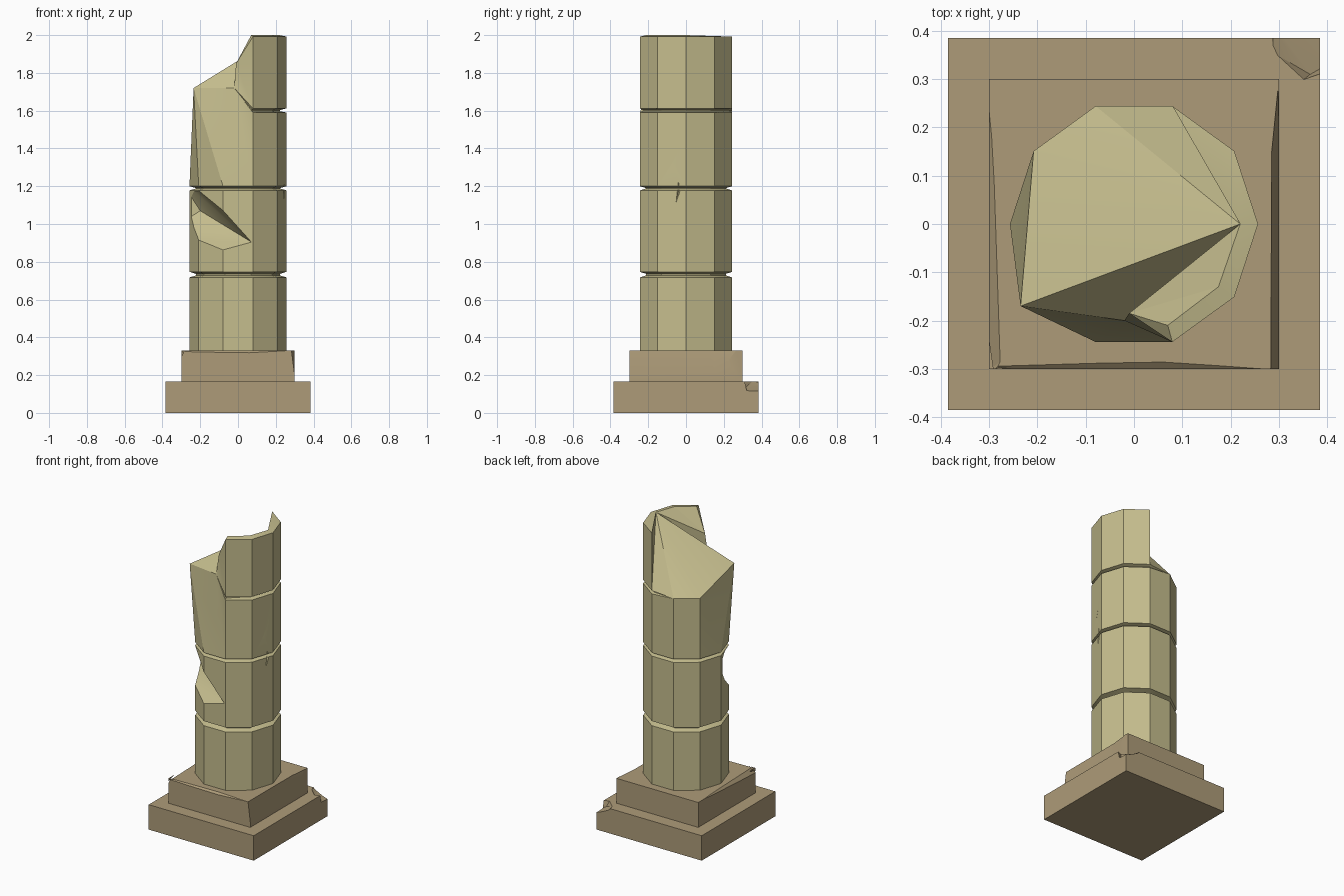
import bpy, bmesh, math
from mathutils import Vector

if "Cube" in bpy.data.objects:
    bpy.data.objects.remove(bpy.data.objects["Cube"])

def material(name, rgb):
    m = bpy.data.materials.new(name)
    m.diffuse_color = (*rgb, 1)
    m.use_nodes = True
    m.node_tree.nodes["Principled BSDF"].inputs["Base Color"].default_value = m.diffuse_color
    return m

STONE = material("pale_stone", (0.56, 0.51, 0.27))
BASE = material("base_stone", (0.42, 0.33, 0.19))

def to_object(name, bm, mat):
    bmesh.ops.recalc_face_normals(bm, faces=bm.faces[:])
    me = bpy.data.meshes.new(name)
    bm.to_mesh(me)
    bm.free()
    ob = bpy.data.objects.new(name, me)
    bpy.context.collection.objects.link(ob)
    me.materials.append(mat)
    return ob

def block(name, half, z0, z1):
    bm = bmesh.new()
    bmesh.ops.create_cube(bm, size=1)
    for v in bm.verts:
        v.co = (v.co.x * 2 * half, v.co.y * 2 * half, z0 if v.co.z < 0 else z1)
    return to_object(name, bm, BASE)

def chip(points, *targets):
    """Cut the convex hull of the points out of each target."""
    bm = bmesh.new()
    for p in points:
        bm.verts.new(p)
    bmesh.ops.convex_hull(bm, input=bm.verts[:])
    for v in [v for v in bm.verts if not v.link_faces]:
        bm.verts.remove(v)
    cutter = to_object("chip_cutter", bm, targets[0].data.materials[0])
    cutter.hide_render = True
    cutter.hide_viewport = True
    for t in targets:
        mod = t.modifiers.new("chip", 'BOOLEAN')
        mod.object = cutter
        mod.operation = 'DIFFERENCE'
        mod.solver = 'EXACT'

def bake(ob):
    """Apply the chips and shade facets with sharp edges."""
    dg = bpy.context.evaluated_depsgraph_get()
    me = bpy.data.meshes.new_from_object(ob.evaluated_get(dg))
    ob.modifiers.clear()
    ob.data = me
    bpy.ops.object.select_all(action='DESELECT')
    ob.select_set(True)
    bpy.context.view_layer.objects.active = ob
    bpy.ops.object.shade_smooth_by_angle(angle=math.radians(25))

R, RG = 0.257, 0.222          # drum and groove radius

def pt(i, r, z):
    a = math.radians(36 * i)
    return Vector((r * math.cos(a), r * math.sin(a), z))

# Two-step base
plinth = block("plinth", 0.385, 0, 0.165)
step = block("upper_step", 0.30, 0.165, 0.33)

# Lower shaft: two ten-sided drums with grooves
profile = [(R, .33), (R, .717), (RG, .728), (RG, .736), (R, .747), (R, 1.178), (RG, 1.188), (RG, 1.192)]
bm = bmesh.new()
rings = [[bm.verts.new(pt(i, r, z)) for i in range(10)] for r, z in profile]
for a, b in zip(rings, rings[1:]):
    for i in range(10):
        j = (i + 1) % 10
        bm.faces.new((a[i], a[j], b[j], b[i]))
bm.faces.new(rings[0])
bm.faces.new(rings[-1])
shaft = to_object("lower_drums", bm, STONE)

# Broken upper drum
bm = bmesh.new()
V = bm.verts.new
F = lambda *vs: bm.faces.new(vs)
under = {i: V(pt(i, RG, 1.19)) for i in range(-4, 6)}
low = {i: V(pt(i, R, 1.2)) for i in range(-4, 6)}
F(*under.values())
for i in range(-4, 6):
    j = i + 1 if i < 5 else -4
    F(under[i], under[j], low[j], low[i])
# standing wall on the right, with a groove that runs out at both ends
wall = {}
for i in range(-2, 3):
    g = RG if abs(i) < 2 else 0.24
    wall[i] = [low[i]] + [V(pt(i, r, z)) for r, z in
               [(R, 1.59), (g, 1.597), (g, 1.603), (R, 1.612), (R, 1.992)]]
for i in range(-2, 2):
    for k in range(5):
        F(wall[i][k], wall[i + 1][k], wall[i + 1][k + 1], wall[i][k + 1])
back = {i: V(pt(i, R, 1.6)) for i in (3, 4)}
apex, peak = V((.22, 0, 2)), V((-.235, -.17, 1.72))
in1, in2 = V((.175, -.13, 2)), V((.07, -.21, 2))
tip, cleft = V((-.01, -.185, 1.85)), V((-.02, -.2, 1.72))
top = {i: wall[i][5] for i in wall}
# back sides
F(low[2], low[3], back[3], wall[2][1])
for k in (1, 2, 3):
    F(wall[2][k], wall[2][k + 1], back[3])
F(low[3], low[4], back[4], back[3])
F(low[4], low[5], back[4])
F(low[5], peak, back[4])
# sloping break
F(apex, wall[2][4], back[3])
F(apex, back[3], back[4])
F(apex, back[4], peak)
F(apex, top[2], wall[2][4])
# wall top and inner face
F(apex, top[2], top[1])
F(apex, top[1], top[0])
F(apex, top[0], top[-1], in1)
F(in1, top[-1], top[-2], in2)
F(apex, in1, tip)
F(in1, in2, tip)
F(in2, top[-2], tip)
F(top[-2], wall[-2][4], tip)
# cleft and front left
F(tip, wall[-2][4], cleft)
F(apex, tip, cleft)
F(apex, cleft, peak)
for k in range(4):
    F(cleft, wall[-2][k], wall[-2][k + 1])
F(cleft, low[-2], low[-3])
F(cleft, low[-3], peak)
F(low[-3], low[-4], peak)
F(low[-4], low[5], peak)
broken = to_object("broken_top_drum", bm, STONE)

# Deep gouge on the front left of the middle drum
chip([(-.20, -.03, 1.07), (-.09, -.195, .98), (.07, -.243, .905),
      (-.31, -.03, 1.24), (-.10, -.33, 1.13), (-.31, -.03, 1.0),
      (-.13, -.34, .76), (.07, -.30, .905)], shaft)
# Thin crack across the right side
chip([(.235, -.04, 1.17), (.262, -.04, 1.35), (.255, -.09, .95),
      (.29, -.06, 1.17), (.29, -.005, 1.17), (.29, -.06, 1.0)], shaft, broken)
# Worn faces beside the crack
chip([(.258, 0, 1.47), (.233, -.07, 1.33), (.258, -.005, 1.22), (.225, -.11, 1.24),
      (.30, -.06, 1.33)], broken)
# Chipped plinth corner
chip([(.288, .40, .155), (.288, .355, .17), (.35, .298, .17), (.40, .32, .16),
      (.365, .31, .13), (.40, .33, .11), (.40, .40, .11), (.34, .40, .13),
      (.29, .40, .2), (.40, .40, .2), (.40, .31, .2)], plinth)
# Worn edges of the upper step: front, right, left
chip([(-.31, -.285, .34), (-.1, -.286, .34), (.06, -.274, .34), (.29, -.291, .34),
      (-.28, -.31, .315), (.06, -.31, .31), (.28, -.31, .322), (0, -.32, .34)], step)
chip([(.298, .29, .34), (.284, .15, .34), (.282, -.31, .34), (.302, .15, .2),
      (.301, -.31, .19), (.33, 0, .34), (.33, -.31, .34)], step)
chip([(-.298, .30, .34), (-.285, .17, .34), (-.285, -.25, .34), (-.27, -.28, .34),
      (-.285, -.31, .34), (-.31, -.31, .285), (-.31, -.2, .31), (-.31, .2, .315),
      (-.33, 0, .34)], step)

for ob in (plinth, step, shaft, broken):
    bake(ob)
